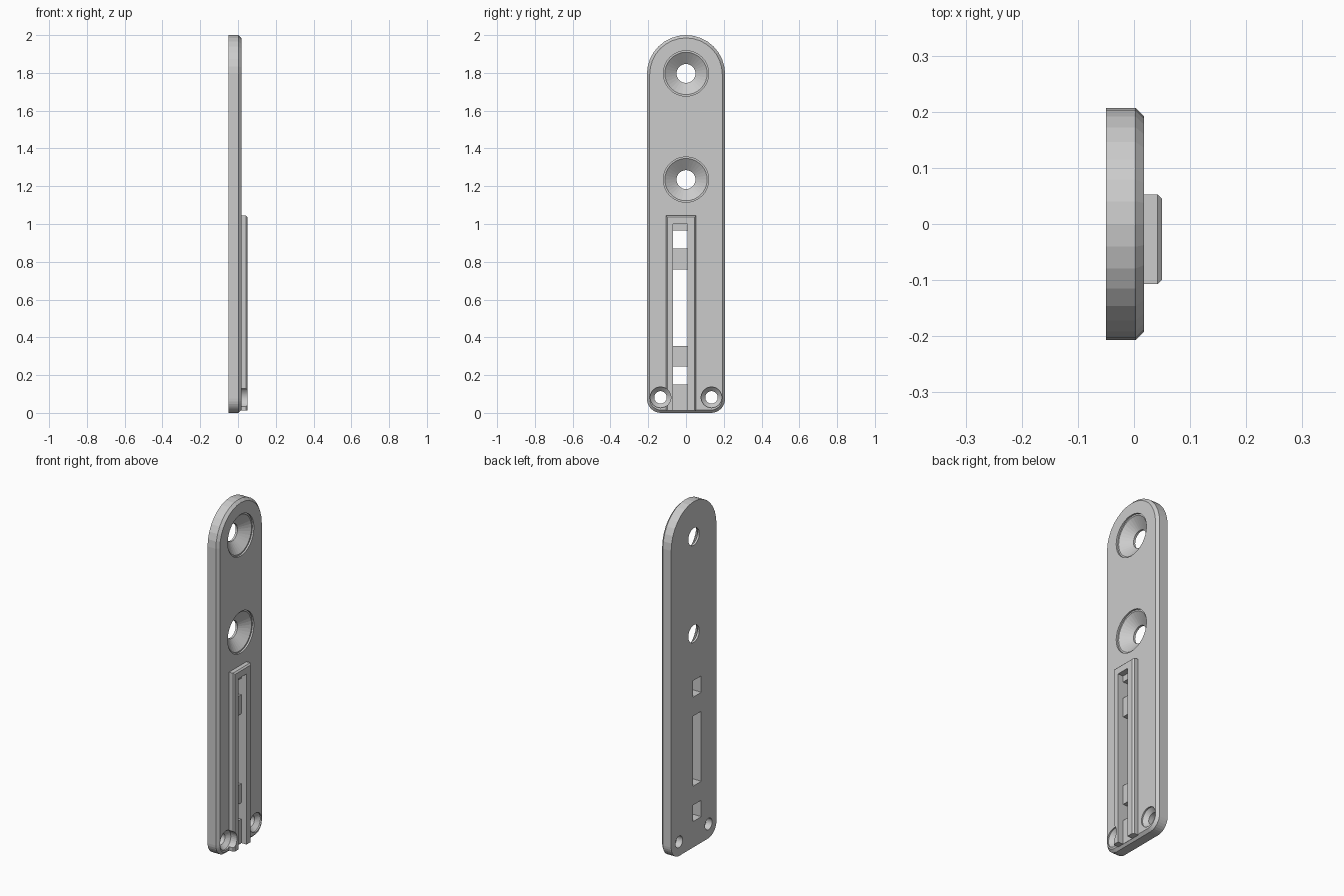
import bpy, bmesh
from math import sin, cos, pi

cube = bpy.data.objects.get("Cube")
if cube:
    bpy.data.objects.remove(cube)

BACK, FACE, RAIL_TOP = -0.05, 0.018, 0.05
HALF = 0.207


def loft(name, rings):
    """Solid skinned through matching rings of points, capped at both ends."""
    bm = bmesh.new()
    loops = [[bm.verts.new(p) for p in ring] for ring in rings]
    n = len(loops[0])
    for a, b in zip(loops, loops[1:]):
        for i in range(n):
            j = (i + 1) % n
            bm.faces.new((a[i], a[j], b[j], b[i]))
    bm.faces.new(loops[0][::-1])
    bm.faces.new(loops[-1])
    bmesh.ops.recalc_face_normals(bm, faces=bm.faces)
    mesh = bpy.data.meshes.new(name)
    bm.to_mesh(mesh)
    bm.free()
    obj = bpy.data.objects.new(name, mesh)
    bpy.context.collection.objects.link(obj)
    return obj


def arc(x, cy, cz, r, start, sweep, steps):
    return [(x, cy + r * cos(start + sweep * i / steps),
             cz + r * sin(start + sweep * i / steps)) for i in range(steps + 1)]


def plate_ring(x, inset):
    corner = 0.075
    r, c = corner - inset, HALF - corner
    return (arc(x, 0, 2 - HALF, HALF - inset, 0, pi, 16)
            + arc(x, -c, corner, r, pi, pi / 2, 8)
            + arc(x, c, corner, r, 1.5 * pi, pi / 2, 8))


def rect_ring(x, y0, y1, z0, z1):
    return [(x, y0, z0), (x, y1, z0), (x, y1, z1), (x, y0, z1)]


def box(name, x0, x1, *sides):
    return loft(name, [rect_ring(x, *sides) for x in (x0, x1)])


def turned(name, y, z, profile):
    """Round cutter along x from (x, radius) pairs."""
    return loft(name, [arc(x, y, z, r, 0, 2 * pi, 32)[:-1] for x, r in profile])


def combine(target, tool, operation):
    mod = target.modifiers.new(operation.title(), 'BOOLEAN')
    mod.operation, mod.object, mod.solver = operation, tool, 'EXACT'
    bpy.context.view_layer.objects.active = target
    bpy.ops.object.modifier_apply(modifier=mod.name)
    bpy.data.objects.remove(tool)


# Backing plate with a chamfered front rim
plate = loft("mounting_plate", [plate_ring(BACK, 0), plate_ring(0.003, 0),
                                plate_ring(FACE, 0.015)])

# Raised rail with chamfered sides and top
c = 0.008
rail = loft("rail", [rect_ring(0, -0.107, 0.053, 0.012, 1.045),
                     rect_ring(RAIL_TOP - c, -0.107, 0.053, 0.012, 1.045),
                     rect_ring(RAIL_TOP, -0.107 + c, 0.053 - c, 0.012, 1.045 - c)])
combine(plate, rail, 'UNION')

# Channel along the rail, open at the bottom
combine(plate, box("channel_cutter", 0.016, 0.1, -0.068, 0.007, -0.1, 1.0), 'DIFFERENCE')

# Windows through the channel floor
for z0, z1 in ((0.15, 0.245), (0.355, 0.76), (0.87, 0.965)):
    combine(plate, box("window_cutter", -0.1, 0.03, -0.068, 0.007, z0, z1), 'DIFFERENCE')

# Large countersunk screw holes
for z in (1.797, 1.235):
    combine(plate, turned("screw_hole_cutter", 0, z,
            [(-0.1, 0.05), (-0.038, 0.05), (0.008, 0.112), (0.008, 0.12), (0.1, 0.12)]),
            'DIFFERENCE')

# Small countersunk holes in the lower corners
for y in (-0.135, 0.135):
    combine(plate, turned("corner_hole_cutter", y, 0.082,
            [(-0.1, 0.033), (-0.012, 0.033), (0.01, 0.055), (0.1, 0.055)]), 'DIFFERENCE')
